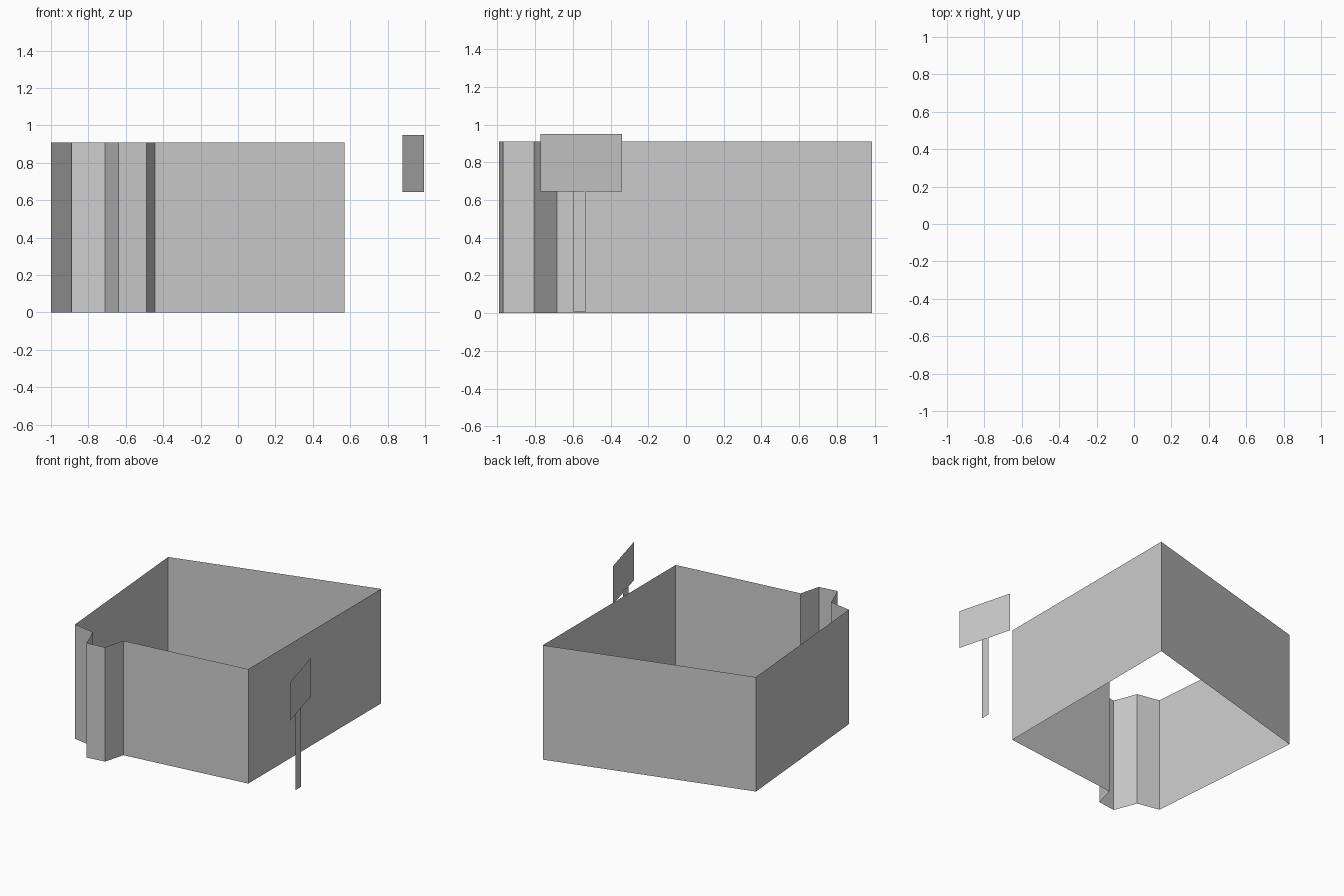
import bpy

if "Cube" in bpy.data.objects:
    bpy.data.objects.remove(bpy.data.objects["Cube"])


def vertical_sheet(name, path, z0, z1, closed=False):
    """Raise an open or closed plan path into single-sided vertical walls."""
    n = len(path)
    verts = [(x, y, z0) for x, y in path] + [(x, y, z1) for x, y in path]
    faces = []
    for i in range(n if closed else n - 1):
        j = (i + 1) % n
        faces.append((i, j, n + j, n + i))
    mesh = bpy.data.meshes.new(name)
    mesh.from_pydata(verts, [], faces)
    mesh.update()
    obj = bpy.data.objects.new(name, mesh)
    bpy.context.collection.objects.link(obj)
    return obj


# Building shell: open at top and bottom, with the entrance bay at front left
footprint = [
    (-0.89, -0.775), (-0.71, -0.81),                      # left of bay
    (-0.64, -0.99), (-0.49, -0.97), (-0.445, -0.805),     # protruding bay
    (0.57, -0.685), (0.57, 0.985), (-1.0, 0.55),          # main walls
]
vertical_sheet("building_walls", footprint, 0.0, 0.91, closed=True)

# Roadside sign: thin board and the flat post just behind it
vertical_sheet("sign_board", [(0.995, -0.77), (0.88, -0.34)], 0.645, 0.95)
vertical_sheet("sign_post", [(0.925, -0.60), (0.925, -0.53)], 0.01, 0.675)
